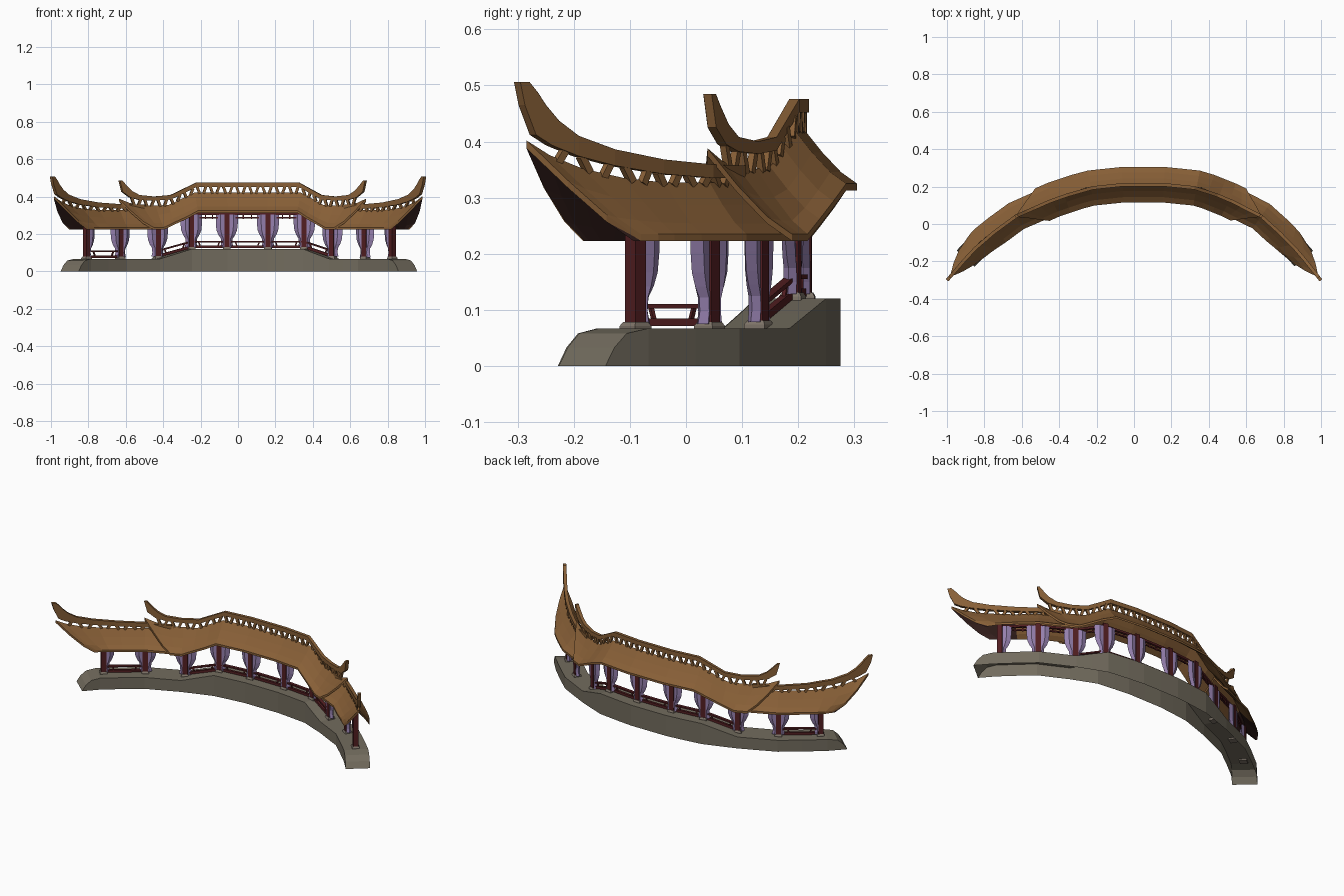
import bpy, bmesh, math
from mathutils import Vector

if "Cube" in bpy.data.objects:
    bpy.data.objects.remove(bpy.data.objects["Cube"])


def material(name, rgb):
    m = bpy.data.materials.new(name)
    m.diffuse_color = (*rgb, 1)
    m.use_nodes = True
    m.node_tree.nodes["Principled BSDF"].inputs["Base Color"].default_value = m.diffuse_color
    return m


ROOF = material("brown roof", (0.245, 0.115, 0.038))
DARK = material("dark brown soffit", (0.035, 0.014, 0.012))
STONE = material("grey stone", (0.17, 0.15, 0.112))
PALE = material("pale stone", (0.21, 0.175, 0.14))
WOOD = material("dark red wood", (0.085, 0.013, 0.015))
CLOTH = material("lilac cloth", (0.30, 0.215, 0.42))


def table(a, keys):
    """Linear lookup in a list of (a, value)."""
    for (a0, v0), (a1, v1) in zip(keys, keys[1:]):
        if a <= a1:
            return v0 + (v1 - v0) * (a - a0) / (a1 - a0)
    return v1 + (v1 - v0) * (a - a1) / (a1 - a0)


# Curved path of the corridor; t < 0 is the left arm, t > 0 the right arm
X_RIGHT = [(0, .05), (.11, .16), (.30, .355), (.48, .505), (.68, .68), (.86, .825), (1.05, 1.0)]
Y_PATH = [(0, .21), (.11, .21), (.30, .19), (.48, .13), (.68, .042), (.86, -.09), (.95, -.185), (1.05, -.302)]


def point(t):
    a = abs(t)
    x = table(a, X_RIGHT) if t > 0 else .05 - a
    return Vector((x, table(a, Y_PATH), 0))


def frame(t):
    d = (point(t + .06) - point(t - .06)).normalized()
    return point(t), d, Vector((-d.y, d.x, 0))


def place(t, off, z):
    p, _, n = frame(t)
    return p + n * off + Vector((0, 0, z))


FLOOR = [(0, .12), (.31, .12), (.49, .067), (.88, .067), (.915, .058), (.935, .033), (.95, 0)]


def floor(t):
    return table(abs(t), FLOOR)


def finish(name, bm, *mats):
    bmesh.ops.recalc_face_normals(bm, faces=bm.faces)
    me = bpy.data.meshes.new(name)
    bm.to_mesh(me)
    bm.free()
    for m in mats:
        me.materials.append(m)
    bpy.context.collection.objects.link(bpy.data.objects.new(name, me))


def loft(bm, sections, closed=True, caps=True, shell=False, dark_from=99):
    rows = [[bm.verts.new(p) for p in s] for s in sections]
    n = len(rows[0])
    for k, (r, q) in enumerate(zip(rows, rows[1:])):
        for i in range(n if closed else n - 1):
            j = (i + 1) % n
            f = bm.faces.new((r[i], r[j], q[j], q[i]))
            if k >= dark_from and n // 2 <= i < n - 1:
                f.material_index = 1
    for r in (rows[0], rows[-1]):
        if shell:
            for i in range(n // 2 - 1):
                bm.faces.new((r[i], r[i + 1], r[n - 2 - i], r[n - 1 - i]))
        elif closed and caps:
            bm.faces.new(r)


def beam(bm, p, q, w, h):
    d = (q - p).normalized()
    side = d.cross(Vector((0, 0, 1))).normalized() * w / 2
    up = side.cross(d).normalized() * h / 2
    loft(bm, [[e - side - up, e + side - up, e + side + up, e - side + up] for e in (p, q)])


def both(half):
    """Mirror a list of path stations, given from the middle outwards."""
    return [-a for a in reversed(half) if a > 0] + list(half)


# Stone base, open underneath
bm = bmesh.new()
stations = both([0, .11, .2, .31, .4, .49, .58, .68, .78, .88, .915, .935, .95])
loft(bm, [[place(t, -.065, 0), place(t, -.065, floor(t)), place(t, .065, floor(t)), place(t, .065, 0)]
          for t in stations], closed=False)
finish("stone_base", bm, STONE)


# Roofs: thin concave gabled shells whose ridge overhangs the eave at the ends
def roof_section(sgn, ae, ar, eave, ridge, half, flare=0):
    def side(s, drop):
        pts = []
        for f in (0, .3, .65, 1):
            a = ae + (ar - ae) * f
            ze, zr = table(ae, eave), table(ar, ridge)
            w = table(ae, half) * (1 - f ** (1 + flare * (ar - ae)))
            pts.append(place(sgn * a, s * w, ze + (zr - ze) * f ** 1.3 - drop * (.5 + .5 * f)
                             + (.01 if not drop else 0)))
        return pts
    return (side(-1, 0) + side(1, 0)[-2::-1]) + (side(1, .004) + side(-1, .004)[-2::-1])


U_EAVE = [(0, .315), (.28, .315), (.48, .225), (.6, .225)]
U_RIDGE = [(0, .412), (.28, .412), (.42, .345), (.55, .338), (.62, .352), (.685, .378)]
U_HALF = [(0, .095), (.48, .095), (.6, .095)]
U_STEPS = [(0, 0), (.11, .11), (.2, .2), (.28, .28), (.35, .35), (.42, .42), (.48, .49), (.51, .56),
           (.53, .63), (.54, .685)]
W_EAVE = [(0, .225), (1, .225)]
W_RIDGE = [(0, .317), (.8, .317), (.9, .327), (.96, .345), (1.0, .366), (1.035, .392)]
W_HALF = [(0, .08), (.8, .08), (.88, .074), (.925, .06)]
W_STEPS = [(.48, .48), (.58, .58), (.68, .68), (.78, .79), (.84, .88), (.87, .95), (.895, 1.0), (.905, 1.035)]

bm = bmesh.new()
loft(bm, [roof_section(-1, *s, U_EAVE, U_RIDGE, U_HALF) for s in reversed(U_STEPS[1:])]
     + [roof_section(1, *s, U_EAVE, U_RIDGE, U_HALF) for s in U_STEPS], shell=True)
finish("upper_roof", bm, ROOF)
for sgn, nm in ((-1, "left"), (1, "right")):
    bm = bmesh.new()
    loft(bm, [roof_section(sgn, *s, W_EAVE, W_RIDGE, W_HALF, 5) for s in W_STEPS], shell=True, dark_from=3)
    finish(nm + "_wing_roof", bm, ROOF, DARK)


# Ridge rails with upturned horns: (bottom a, bottom z, top a, top z)
def ridge_section(sgn, s):
    ab, zb, at, zt = s
    return [place(sgn * ab, -.009, zb), place(sgn * ab, .009, zb),
            place(sgn * at, .009, zt), place(sgn * at, -.009, zt)]


U_BAR = [(0, .452, 0, .476), (.11, .452, .11, .476), (.27, .452, .27, .476), (.41, .384, .41, .408),
         (.5, .378, .5, .4), (.58, .382, .58, .408), (.63, .395, .62, .43), (.67, .425, .652, .462),
         (.685, .485, .672, .485)]
W_BAR = [(.55, .335, .55, .357), (.68, .335, .68, .359), (.8, .342, .8, .368), (.9, .357, .9, .386),
         (.96, .374, .96, .41), (1.0, .393, .99, .437), (1.025, .412, 1.01, .465), (1.042, .465, 1.022, .487),
         (1.049, .506, 1.035, .506)]


def struts(bm, sgn, a0, a1, ridge, bar):
    n = round((a1 - a0) / .036)
    for i in range(n):
        a = a0 + (a1 - a0) * (i + .5) / n
        lean = .007 if i % 2 else -.007
        top = table(a, [(b[0], b[1]) for b in bar])
        beam(bm, place(sgn * (a - lean), 0, table(a, ridge) + .004),
             place(sgn * (a + lean), 0, top + .004), .012, .014)


bm = bmesh.new()
loft(bm, [ridge_section(-1, s) for s in reversed(U_BAR[1:])] + [ridge_section(1, s) for s in U_BAR])
for sgn in (-1, 1):
    loft(bm, [ridge_section(sgn, s) for s in W_BAR])
    struts(bm, sgn, 0, .63, U_RIDGE, U_BAR)
    struts(bm, sgn, .6, 1.0, W_RIDGE, W_BAR)
finish("ridge_rails", bm, ROOF)

# Columns, pedestals and tied curtains
COLUMNS = both([.11, .30, .48, .68, .86])
posts, feet, cloth = bmesh.new(), bmesh.new(), bmesh.new()
DRAPE = [(.008, .036), (.03, .03), (.055, .032), (.075, .045), (.1, .055), (.135, .059), (.185, .059)]


def block(bm, t, levels):
    p, d, n = frame(t)
    loft(bm, [[p + d * w * i + n * w * j + Vector((0, 0, z))
               for i, j in ((-1, -1), (1, -1), (1, 1), (-1, 1))] for z, w in levels])


for t in COLUMNS:
    z = floor(t)
    p, d, n = frame(t)
    block(posts, t, [(z, .0135), (z + .2, .0135)])
    block(feet, t, [(z - .008, .02), (z + .004, .02), (z + .011, .016)])
    for s in (-1, 1):
        if abs(t) > .8 and s * t > 0:
            continue
        loft(cloth, [[p + d * s * u + n * v + Vector((0, 0, z + h))
                      for u, v in ((.008, -.008), (w * .6, -.012), (w, 0), (w * .6, .012), (.008, .008))]
                     for h, w in DRAPE])
finish("columns", posts, WOOD)
finish("column_feet", feet, PALE)
finish("curtains", cloth, CLOTH)

# Low railings and hanging frieze between the columns
rails, frieze = bmesh.new(), bmesh.new()
for i, (t0, t1) in enumerate(zip(COLUMNS, COLUMNS[1:])):
    def at(f, h):
        return point(t0).lerp(point(t1), f) + Vector((0, 0, floor(t0) * (1 - f) + floor(t1) * f + h))
    beam(frieze, at(0, .166), at(1, .166), .007, .007)
    beam(frieze, at(0, .188), at(1, .188), .014, .012)
    for k in range(1, 5):
        beam(frieze, at(k / 5, .160), at(k / 5 + .001, .186), .006, .006)
    if i in (0, 2, 3, 4, 5, 6):
        beam(rails, at(0, .011), at(1, .011), .014, .014)
        beam(rails, at(0, .039), at(1, .039), .018, .008)
        for k in (.25, .75):
            beam(rails, at(k, .015), at(k + (.04 if k > .5 else -.04), .037), .007, .007)
finish("railings", rails, WOOD)
finish("frieze", frieze, WOOD)
